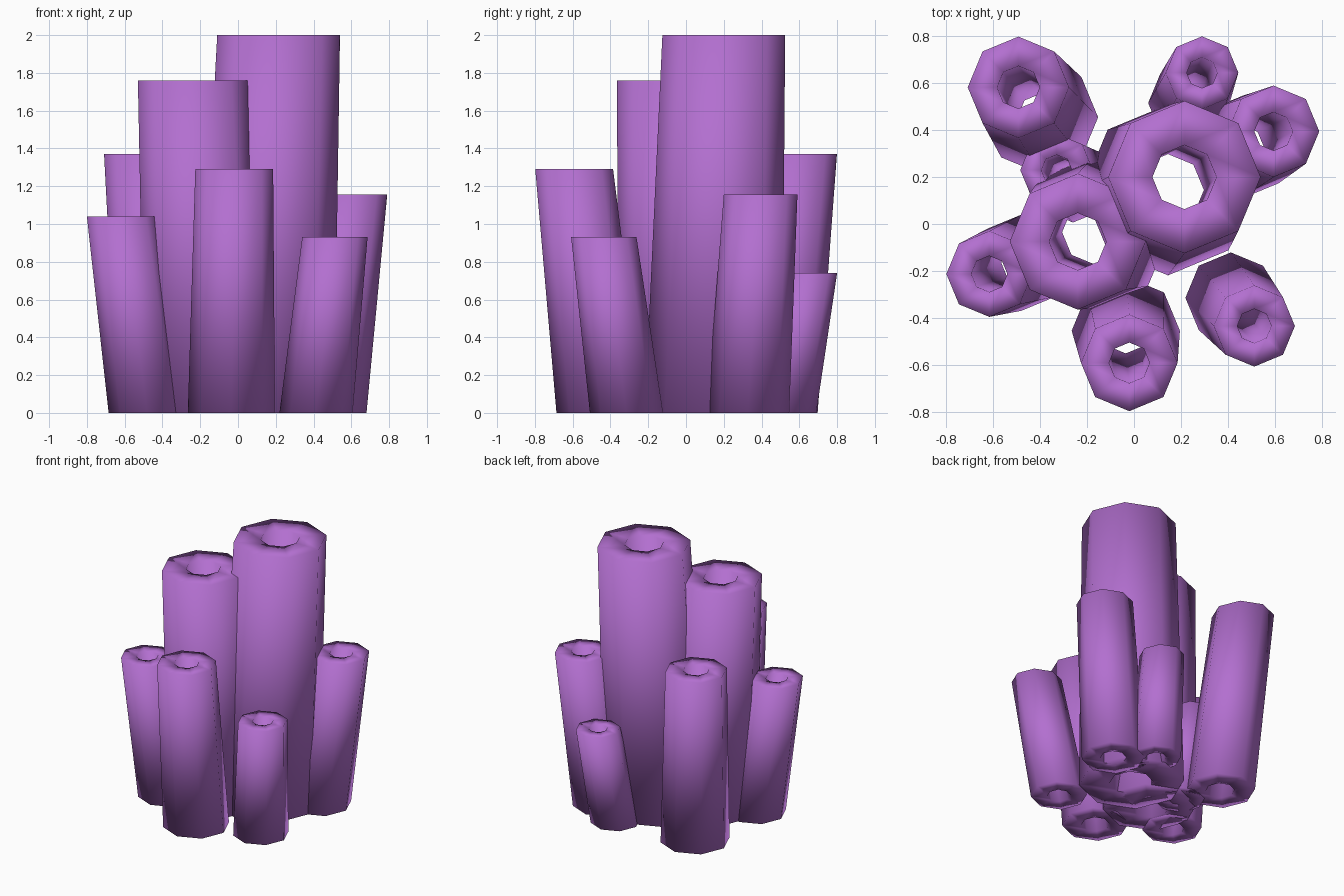
import bpy, bmesh
from math import cos, sin, pi

if "Cube" in bpy.data.objects:
    bpy.data.objects.remove(bpy.data.objects["Cube"])

SIDES = 8
BORE = 0.42      # bore radius relative to the outer radius
FLARE = 1.12     # base radius relative to the top radius

mat = bpy.data.materials.new("purple")
mat.diffuse_color = (0.45, 0.16, 0.63, 1)
mat.use_nodes = True
mat.node_tree.nodes["Principled BSDF"].inputs["Base Color"].default_value = mat.diffuse_color


def tube(name, top, base, r, h):
    """Leaning eight-sided tube, open right through, flat at both ends."""
    bm = bmesh.new()
    # rings in order: outer base, outer top, inner top, inner base
    profile = [(base, r * FLARE, 0), (top, r, h),
               (top, r * BORE, h), (base, r * FLARE * BORE, 0)]
    rings = []
    for (cx, cy), rad, z in profile:
        rings.append([bm.verts.new((cx + rad * cos(2 * pi * i / SIDES),
                                    cy + rad * sin(2 * pi * i / SIDES), z))
                      for i in range(SIDES)])
    for k in range(4):
        a, b = rings[k], rings[(k + 1) % 4]
        for i in range(SIDES):
            j = (i + 1) % SIDES
            bm.faces.new((a[i], a[j], b[j], b[i])).smooth = True
    bmesh.ops.recalc_face_normals(bm, faces=bm.faces)
    me = bpy.data.meshes.new(name)
    bm.to_mesh(me)
    bm.free()
    me.materials.append(mat)
    ob = bpy.data.objects.new(name, me)
    bpy.context.collection.objects.link(ob)


# name, top centre, base centre, top radius, height
tubes = [
    ("tall_tube", (0.215, 0.20), (0.145, 0.145), 0.325, 2.0),
    ("second_tube", (-0.24, -0.075), (-0.17, -0.035), 0.29, 1.76),
    ("back_left_tube", (-0.493, 0.583), (-0.395, 0.455), 0.216, 1.37),
    ("front_tube", (-0.02, -0.592), (-0.035, -0.455), 0.206, 1.29),
    ("right_tube", (0.595, 0.395), (0.462, 0.328), 0.195, 1.155),
    ("left_tube", (-0.617, -0.213), (-0.48, -0.165), 0.183, 1.04),
    ("front_right_tube", (0.513, -0.435), (0.413, -0.315), 0.173, 0.93),
    ("back_right_tube", (0.29, 0.645), (0.234, 0.516), 0.155, 0.74),
    ("inner_tube", (-0.33, 0.23), (-0.26, 0.18), 0.155, 0.70),
]
for t in tubes:
    tube(*t)
